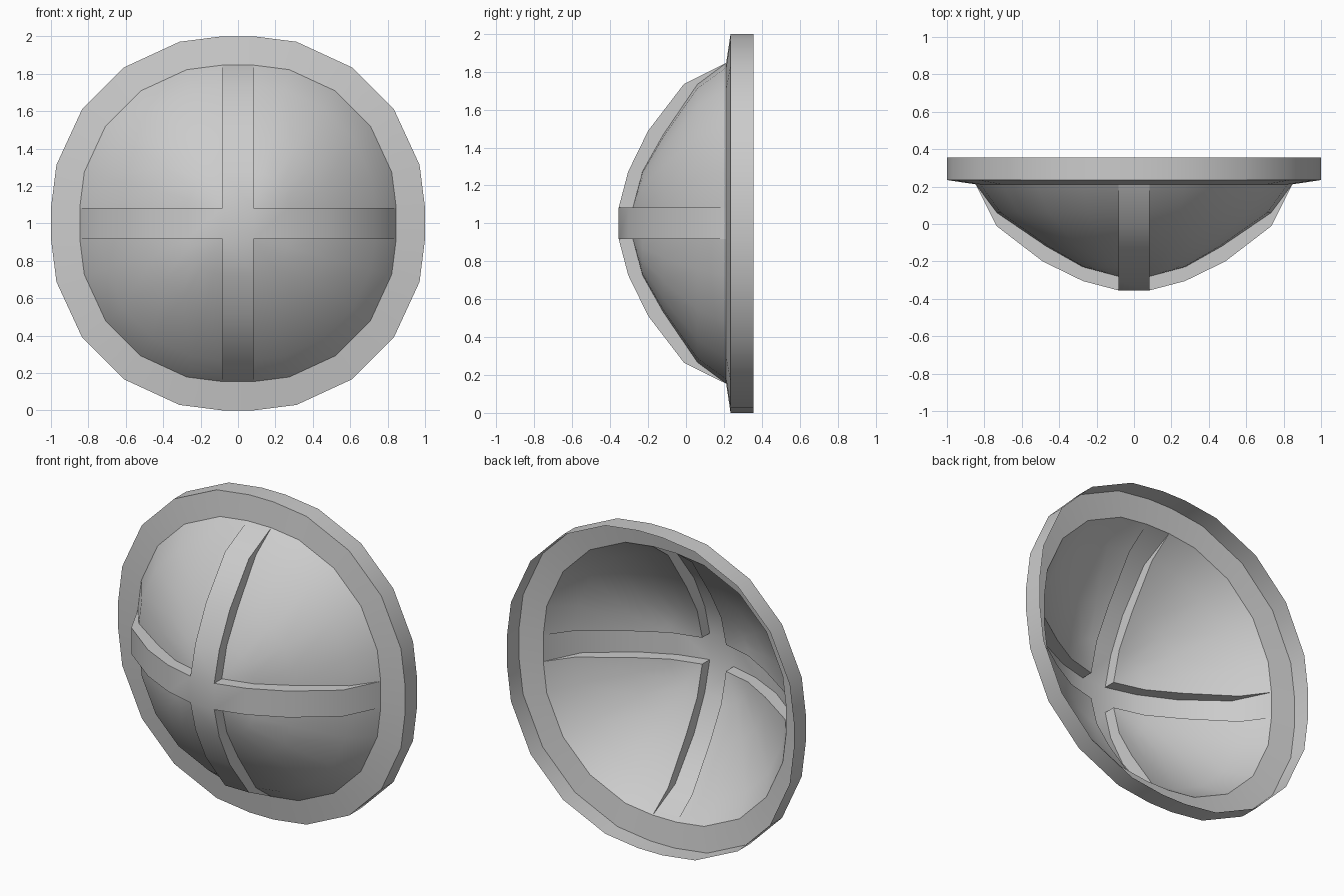
import bpy, bmesh, math

if "Cube" in bpy.data.objects:
    bpy.data.objects.remove(bpy.data.objects["Cube"])

C = 0.083                                   # half width of the cross bars
ANGLES = [math.radians(a) for a in (0, 14.5, 35, 55, 75.5, 90)]
# profiles: (distance from bar corner, depth y)
PANEL = [(0, -0.28), (0.19, -0.23), (0.385, -0.12), (0.65, 0.06), (0.763, 0.212)]
BAR = [(0, -0.355), (0.19, -0.305), (0.405, -0.2), (0.653, -0.01), (0.763, 0.212)]
RIM = [(0.763, 0.212), (0.917, 0.235), (0.917, 0.355)]


def turn(p, k):
    """Rotate a point by k quarter turns about the dish axis."""
    x, y, z = p
    for _ in range(k):
        x, z = -z, x
    return (x, y, z + 1)


def add(bm, pts, k):
    bm.faces.new([bm.verts.new(turn(p, k)) for p in pts])


def corner_sweep(bm, profile, k):
    """Sweep a profile a quarter turn around one bar corner."""
    def pt(q, a):
        return (C + q[0] * math.cos(a), q[1], C + q[0] * math.sin(a))
    for a, b in zip(ANGLES, ANGLES[1:]):
        for p, q in zip(profile, profile[1:]):
            pts = [pt(p, a), pt(q, a), pt(q, b), pt(p, b)]
            add(bm, pts[:3] if p[0] == 0 else pts, k)


def straight_strip(bm, profile, k):
    """Extrude a profile across the width of a bar."""
    for (r, y), (s, w) in zip(profile, profile[1:]):
        add(bm, [(C + r, y, -C), (C + s, w, -C), (C + s, w, C), (C + r, y, C)], k)


def finish(bm, name):
    bmesh.ops.remove_doubles(bm, verts=bm.verts, dist=0.0005)
    mesh = bpy.data.meshes.new(name)
    bm.to_mesh(mesh)
    bm.free()
    ob = bpy.data.objects.new(name, mesh)
    bpy.context.collection.objects.link(ob)
    bpy.ops.object.select_all(action='DESELECT')
    ob.select_set(True)
    bpy.context.view_layer.objects.active = ob
    bpy.ops.object.shade_smooth_by_angle(angle=math.radians(32))


# four curved panels of the open dish
bm = bmesh.new()
for k in range(4):
    corner_sweep(bm, PANEL, k)
finish(bm, "dish_panels")

# raised hollow cross with its side walls
bm = bmesh.new()
add(bm, [(-C, BAR[0][1], -C), (C, BAR[0][1], -C), (C, BAR[0][1], C), (-C, BAR[0][1], C)], 0)
for k in range(4):
    straight_strip(bm, BAR, k)
    for i in range(4):
        b0, b1, p1, p0 = BAR[i], BAR[i + 1], PANEL[i + 1], PANEL[i]
        wall = [b0, b1, p1, p0] if i < 3 else [b0, b1, p0]
        add(bm, [(C + r, y, C) for r, y in wall], k)
        add(bm, [(C + r, y, -C) for r, y in reversed(wall)], k)
finish(bm, "cross_bars")

# flange and outer wall, open at the back
bm = bmesh.new()
for k in range(4):
    corner_sweep(bm, RIM, k)
    straight_strip(bm, RIM, k)
finish(bm, "rim")
